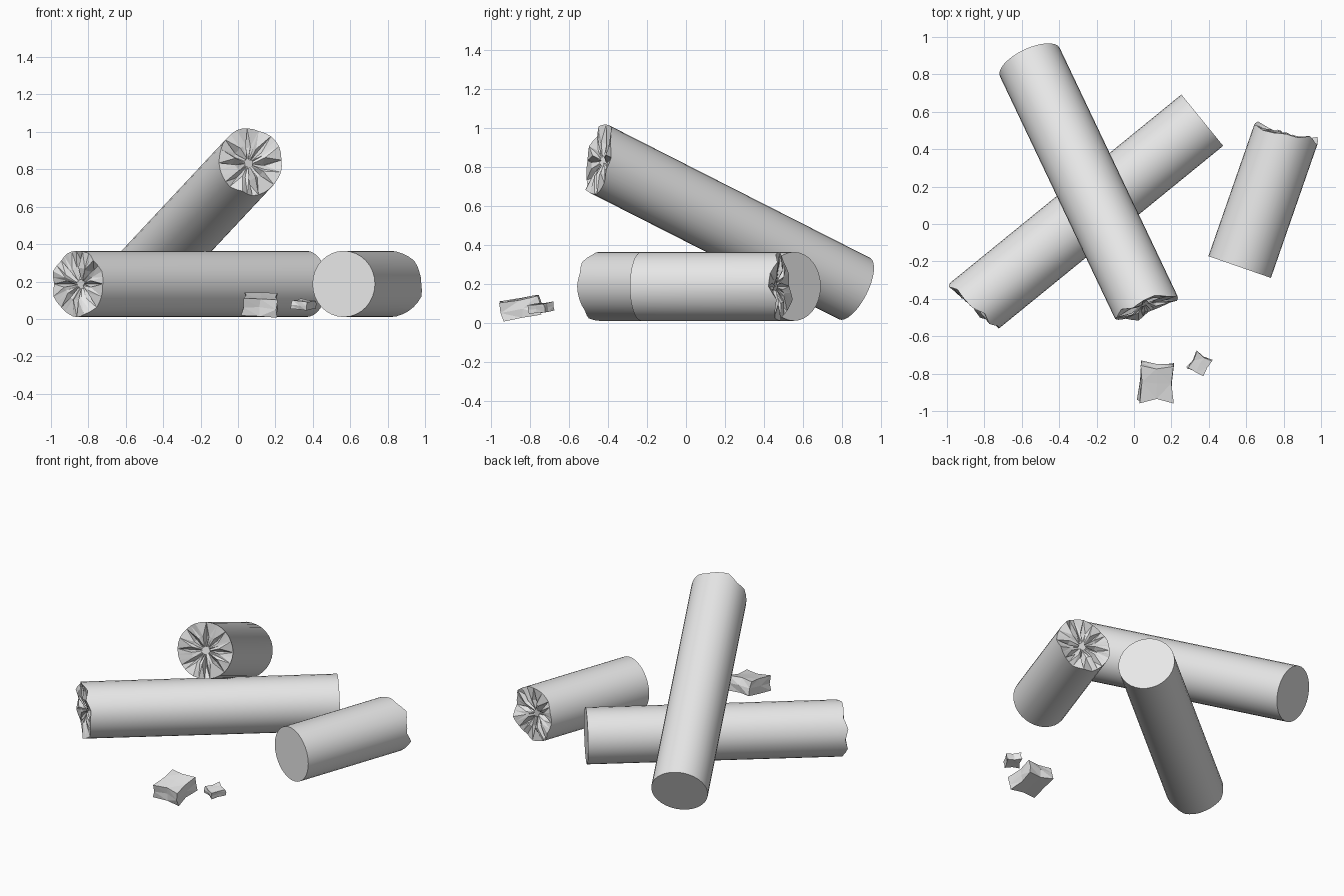
import bpy, bmesh, math, random
from mathutils import Vector, Euler

cube = bpy.data.objects.get("Cube")
if cube:
    bpy.data.objects.remove(cube, do_unlink=True)

random.seed(7)
RADIUS = 0.177
SIDES = 32

stone = bpy.data.materials.new("pale_grey_stone")
stone.use_nodes = True
grey = (0.8, 0.8, 0.8, 1)
stone.diffuse_color = grey
stone.node_tree.nodes["Principled BSDF"].inputs["Base Color"].default_value = grey


def finish(bm, name):
    bmesh.ops.recalc_face_normals(bm, faces=bm.faces)
    mesh = bpy.data.meshes.new(name)
    bm.to_mesh(mesh)
    bm.free()
    mesh.materials.append(stone)
    obj = bpy.data.objects.new(name, mesh)
    bpy.context.collection.objects.link(obj)
    return obj


def broken_column(name, base, direction, length, lean):
    """Round shaft: flat cut at the base, fractured at the far end."""
    rot = Vector(direction).to_track_quat('Z', 'Y')
    lean = Vector(lean)
    bm = bmesh.new()

    def ring(radius, heights):
        verts = []
        for i, h in enumerate(heights):
            a = math.tau * i / SIDES
            p = Vector((math.cos(a), math.sin(a), 0)) * radius
            tilt = (rot @ p).dot(lean) / RADIUS
            verts.append(bm.verts.new((p.x, p.y, h + (tilt if h else 0))))
        return verts

    def bridge(a, b):
        return [bm.faces.new((a[i], a[(i + 1) % SIDES], b[(i + 1) % SIDES], b[i]))
                for i in range(SIDES)]

    # Jagged rim: chips are two sides wide
    chips = [random.uniform(-0.022, 0.022) for _ in range(SIDES // 2)]
    rim_h = [length + (chips[i // 2] if i % 2 == 0 else
             (chips[i // 2] + chips[(i // 2 + 1) % len(chips)]) / 2) for i in range(SIDES)]
    # Radial cracks deepen towards the middle
    mid_h = [length - (0.06 if i % 4 == 0 else random.uniform(-0.005, 0.025))
             for i in range(SIDES)]
    hub_h = [length - random.uniform(0.02, 0.04) for _ in range(SIDES)]

    foot = ring(RADIUS, [0] * SIDES)
    rim = ring(RADIUS, rim_h)
    mid = ring(RADIUS * 0.5, mid_h)
    hub = ring(RADIUS * 0.14, hub_h)
    for f in bridge(foot, rim):
        f.smooth = True
    fracture = bridge(rim, mid) + bridge(mid, hub)
    bm.faces.new(hub)
    bm.faces.new(foot[::-1])
    for loop in (foot, rim):
        for i in range(SIDES):
            bm.edges.get((loop[i], loop[(i + 1) % SIDES])).smooth = False
    bmesh.ops.triangulate(bm, faces=fracture)

    obj = finish(bm, name)
    obj.rotation_mode = 'QUATERNION'
    obj.rotation_quaternion = rot
    obj.location = base


def rubble(name, centre, size, angles):
    """Chipped block with hollowed sides."""
    bm = bmesh.new()
    bmesh.ops.create_cube(bm, size=1)
    bmesh.ops.subdivide_edges(bm, edges=bm.edges[:], cuts=1, use_grid_fill=True)
    for v in bm.verts:
        # Pinch the middle of each side wall inwards
        if abs(v.co.x) < 0.1 or abs(v.co.y) < 0.1:
            v.co.x *= 0.88
            v.co.y *= 0.88
        v.co += Vector([random.uniform(-0.045, 0.045) for _ in range(3)])
        v.co = Vector(a * b for a, b in zip(v.co, size))
    bmesh.ops.triangulate(bm, faces=bm.faces[:])
    obj = finish(bm, name)
    obj.location = centre
    obj.rotation_euler = Euler([math.radians(a) for a in angles])


# Columns
broken_column("lying_column", (0.365, 0.555, 0.187), (-0.776, -0.632, 0), 1.585,
              (-0.019, 0.023, 0))
broken_column("leaning_column", (-0.557, 0.865, 0.176), (0.39, -0.821, 0.417), 1.6,
              (0, 0.018, 0.036))
broken_column("short_column", (0.565, -0.23, 0.187), (0.329, 0.945, 0), 0.76,
              (0.014, -0.005, 0))

# Loose fragments
rubble("large_fragment", (0.118, -0.845, 0.077), (0.18, 0.205, 0.095), (11, 3, -2))
rubble("small_fragment", (0.352, -0.748, 0.076), (0.095, 0.1, 0.045), (5, 6, -30))
